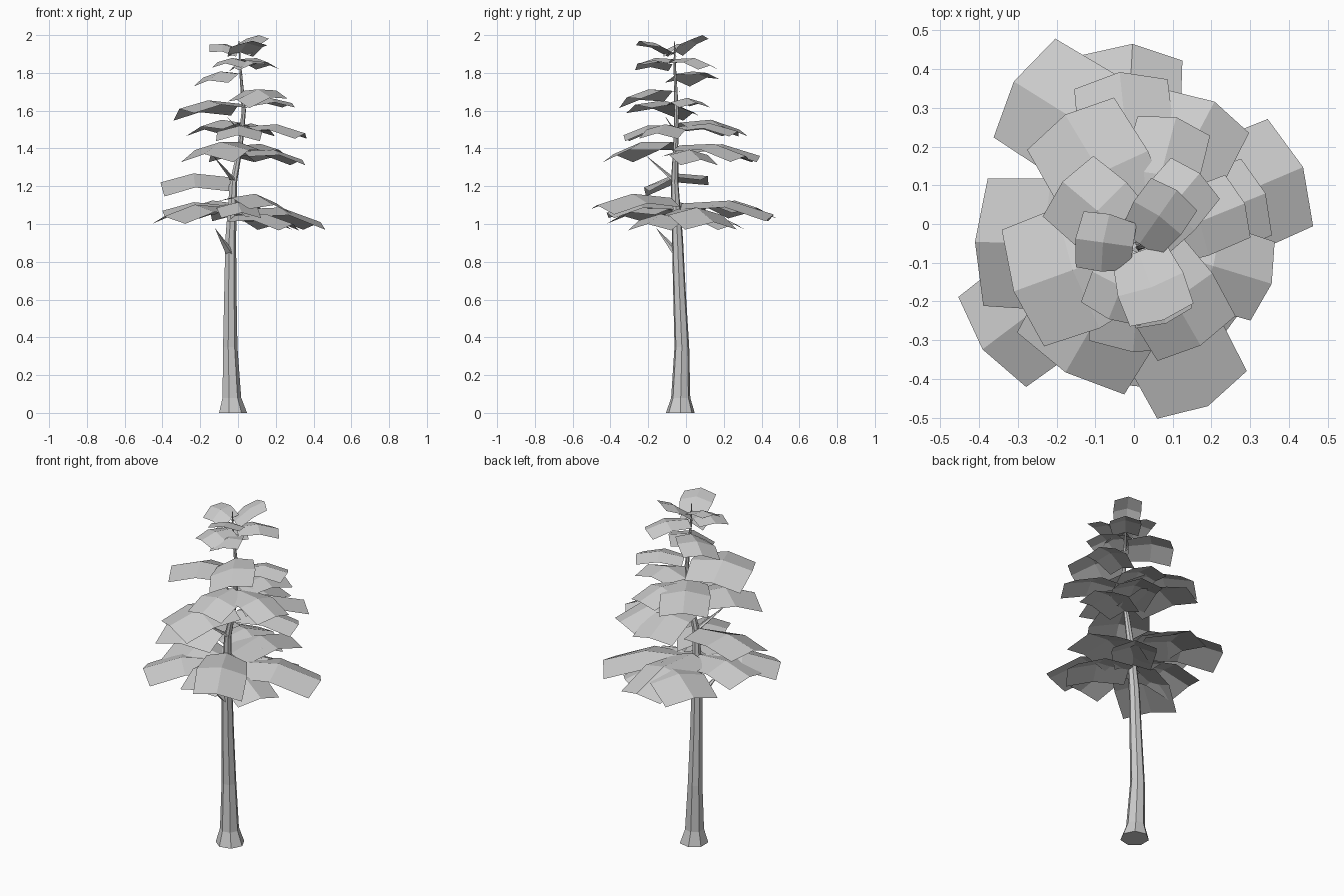
import bpy
import bmesh
from math import cos, sin, pi, radians
from mathutils import Vector

if "Cube" in bpy.data.objects:
    bpy.data.objects.remove(bpy.data.objects["Cube"])

grey = bpy.data.materials.new("light grey")
grey.use_nodes = True
colour = (0.6, 0.6, 0.6, 1)
grey.diffuse_color = colour
grey.node_tree.nodes["Principled BSDF"].inputs["Base Color"].default_value = colour


def finish(name, bm):
    mesh = bpy.data.meshes.new(name)
    bm.to_mesh(mesh)
    bm.free()
    mesh.materials.append(grey)
    obj = bpy.data.objects.new(name, mesh)
    bpy.context.collection.objects.link(obj)


def tube(name, path, sides):
    """Loft rings of given radius along (x, y, z, radius) points."""
    bm = bmesh.new()
    rings = []
    for x, y, z, r in path:
        rings.append([bm.verts.new((x + r * cos(2 * pi * i / sides),
                                    y + r * sin(2 * pi * i / sides), z))
                      for i in range(sides)])
    for low, high in zip(rings, rings[1:]):
        for i in range(sides):
            j = (i + 1) % sides
            bm.faces.new((low[i], low[j], high[j], high[i]))
    bm.faces.new(rings[0][::-1])
    bm.faces.new(rings[-1])
    finish(name, bm)


# Trunk: flared foot, gentle bends, thin top
trunk_path = [
    (-0.03, -0.03, 0, 0.078), (-0.035, -0.028, 0.08, 0.052),
    (-0.043, -0.022, 0.35, 0.04), (-0.042, -0.035, 0.65, 0.034),
    (-0.04, -0.045, 0.92, 0.03), (-0.025, -0.06, 1.22, 0.02),
    (0.01, -0.055, 1.4, 0.014), (0.03, -0.05, 1.6, 0.012),
    (0.01, -0.06, 1.85, 0.006), (0.005, -0.06, 1.97, 0.002)]
tube("trunk", trunk_path, 7)


def trunk_at(z):
    for a, b in zip(trunk_path, trunk_path[1:]):
        if z <= b[2]:
            return Vector(a[:3]).lerp(Vector(b[:3]), (z - a[2]) / (b[2] - a[2]))


# Bare branch stubs
def branch(name, z, tip, radius):
    root = trunk_at(z)
    middle = root.lerp(Vector(tip), 0.45)
    tube(name, [(*root, radius), (*middle, radius * 0.6), (*tip, 0.001)], 5)


branch("lower_branch", 0.84, (-0.12, -0.155, 0.975), 0.028)
branch("middle_branch", 1.23, (-0.13, -0.21, 1.36), 0.018)
branch("upper_branch", 1.48, (-0.06, -0.11, 1.57), 0.008)


# Foliage: folded sheets reaching out from the trunk
def sheet(name, azimuth, reach, width, z_base, z_tip, roll=0, shift=0):
    bm = bmesh.new()
    root = trunk_at(z_base)
    out = Vector((cos(radians(azimuth)), sin(radians(azimuth)), 0))
    side = Vector((-out.y, out.x, 0))
    rows = []
    for t, spread in ((0.06, 0.8), (0.55, 1), (1, 0.97)):
        row = []
        for s in (-1, 0, 1):
            along = reach * (t - 0.07 * t * abs(s))
            p = root + out * along + side * (s * spread * width / 2 + shift)
            arch = 0.1 * reach * 4 * t * (1 - t)
            p.z = z_base + (z_tip - z_base) * t + arch
            p.z += s * roll - abs(s) * width * 0.13
            row.append(bm.verts.new(p))
        rows.append(row)
    for a, b in zip(rows, rows[1:]):
        for i in range(2):
            bm.faces.new((a[i], b[i], b[i + 1], a[i + 1]))
    finish(name, bm)


# Each sheet: azimuth, reach, width, base height, tip height, roll, sideways shift
tiers = {
    "bottom_foliage": [
        (148, .46, .31, 1.09, 1.07, 0, -.21), (87, .52, .27, 1.1, 1.05),
        (23, .51, .31, 1.07, 1.01), (-62, .47, .27, 1.13, 1.1, -.015),
        (217, .45, .3, 1.08, 1.04), (-25, .36, .26, 1.04, 1),
        (52, .4, .24, 1.06, 1), (175, .37, .28, 1.09, 1.07),
        (278, .37, .22, 1.1, 1.06)],
    "middle_foliage": [
        (178, .39, .34, 1.24, 1.22, -.03), (240, .38, .33, 1.43, 1.37),
        (343, .35, .22, 1.51, 1.48), (62, .42, .24, 1.41, 1.36),
        (96, .45, .25, 1.4, 1.36), (22, .36, .22, 1.38, 1.34),
        (121, .39, .27, 1.53, 1.5), (75, .34, .2, 1.51, 1.49),
        (265, .28, .24, 1.52, 1.47)],
    "upper_foliage": [
        (200, .36, .33, 1.63, 1.61, .02), (-60, .3, .24, 1.7, 1.67, .025),
        (22, .28, .18, 1.64, 1.64), (140, .26, .21, 1.79, 1.775, -.02),
        (50, .25, .17, 1.87, 1.84), (248, .2, .17, 1.87, 1.85),
        (290, .21, .16, 1.84, 1.85, .015)],
    "top_foliage": [
        (-70, .2, .18, 1.9, 1.97), (172, .16, .15, 1.92, 1.95, -.02),
        (55, .18, .15, 1.9, 2)],
}
for tier, sheets in tiers.items():
    for number, values in enumerate(sheets, 1):
        sheet(f"{tier}_{number}", *values)
